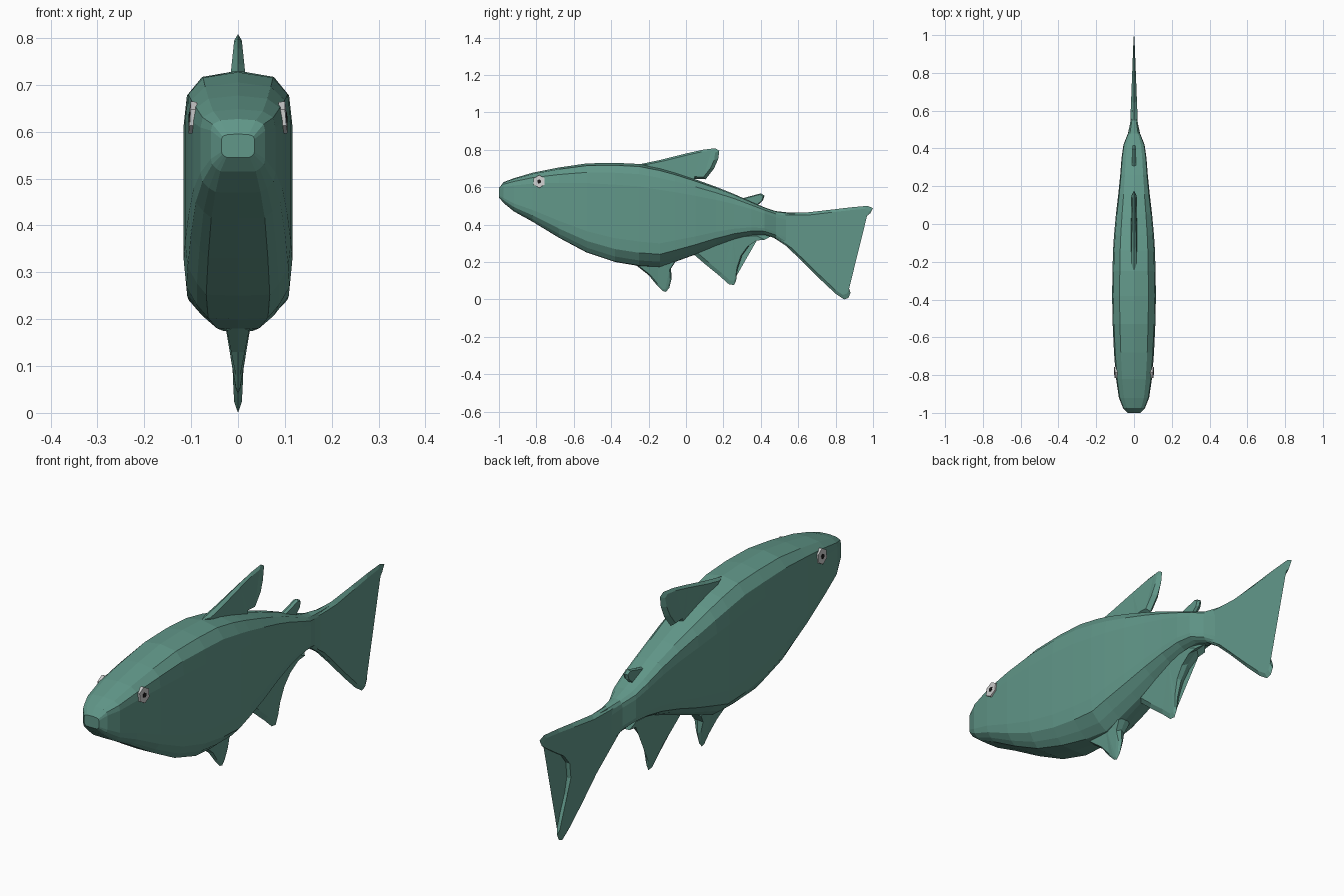
import bpy, bmesh
from mathutils import Vector

if "Cube" in bpy.data.objects:
    bpy.data.objects.remove(bpy.data.objects["Cube"])


def material(name, rgb):
    m = bpy.data.materials.new(name)
    m.diffuse_color = (*rgb, 1)
    m.use_nodes = True
    m.node_tree.nodes["Principled BSDF"].inputs["Base Color"].default_value = m.diffuse_color
    return m


TEAL = material("teal_skin", (0.12, 0.31, 0.25))
WHITE = material("eye_white", (0.6, 0.6, 0.6))
BLACK = material("pupil_black", (0.01, 0.01, 0.01))


def finish(bm, name, mat):
    bmesh.ops.recalc_face_normals(bm, faces=bm.faces)
    me = bpy.data.meshes.new(name)
    bm.to_mesh(me)
    bm.free()
    me.materials.append(mat)
    ob = bpy.data.objects.new(name, me)
    bpy.context.collection.objects.link(ob)
    return ob


# Body: lofted rounded-box sections (y, top, bottom, half width, belly width factor)
STATIONS = [
    (-1.0, .595, .545, .035, .7), (-.975, .627, .515, .058, .65),
    (-.92, .648, .47, .080, .6), (-.82, .677, .415, .095, .6),
    (-.68, .705, .33, .106, .6), (-.53, .727, .25, .113, .6),
    (-.38, .73, .20, .116, .55), (-.25, .724, .178, .114, .4),
    (-.14, .702, .172, .111, .28), (-.06, .679, .20, .106, .25),
    (.05, .642, .24, .096, .22), (.16, .602, .285, .083, .25),
    (.26, .562, .32, .073, .3), (.35, .522, .342, .066, .35),
    (.42, .492, .345, .056, .4), (.48, .472, .325, .032, .45),
    (.55, .464, .275, .017, .45), (.64, .462, .19, .011, .45)]


def section(y, top, bot, w, belly):
    half = [(.66, .975), (.94, .9), (1, .78), (1, .5), (1, .24),
            (.95, .13), ((.95 + belly) / 2, .055), (belly, .005)]
    ring = [(0, 1)] + half + [(0, 0)] + [(-u, v) for u, v in reversed(half)]
    return [(u * w, y, bot + v * (top - bot)) for u, v in ring]


bm = bmesh.new()
rings = [[bm.verts.new(p) for p in section(*s)] for s in STATIONS]
for a, b in zip(rings, rings[1:]):
    for i in range(len(a)):
        j = (i + 1) % len(a)
        bm.faces.new((a[i], a[j], b[j], b[i]))
bm.faces.new(rings[0])
bm.faces.new(rings[-1])
body = finish(bm, "body", TEAL)


# Fins: thin plates with a sharp rim and an inset raised face on each side
def fin(name, outline, thick, inset=.85):
    n = len(outline)
    cy = sum(p[0] for p in outline) / n
    cz = sum(p[1] for p in outline) / n
    bm = bmesh.new()
    rim = [bm.verts.new((0, y, z)) for y, z in outline]
    for s in (-1, 1):
        inner = [bm.verts.new((s * thick(y, z), cy + (y - cy) * inset, cz + (z - cz) * inset))
                 for y, z in outline]
        for i in range(n):
            j = (i + 1) % n
            bm.faces.new((rim[i], rim[j], inner[j], inner[i]))
        cap = bm.faces.new(inner)
        bmesh.ops.triangulate(bm, faces=[cap])
    return finish(bm, name, TEAL)


fin("tail_fin", [(.46, .47), (.53, .465), (.64, .464), (.78, .48), (.88, .492), (.97, .50),
                 (1.0, .488), (.985, .46), (.92, .415), (.85, .37), (.81, .32), (.802, .25),
                 (.82, .18), (.86, .09), (.88, .035), (.868, .008), (.845, 0), (.80, .03),
                 (.72, .105), (.62, .205), (.53, .29), (.46, .335)],
    lambda y, z: max(.003, .022 - .036 * (y - .46)), .92)

fin("dorsal_fin", [(-.25, .722), (-.14, .745), (.0, .78), (.09, .80), (.155, .808), (.178, .795),
                   (.172, .75), (.15, .70), (.105, .642), (.05, .645), (.03, .60), (-.18, .66)],
    lambda y, z: .016 - .09 * max(0, z - .72))

fin("adipose_fin", [(.30, .54), (.36, .556), (.40, .567), (.42, .555), (.412, .53),
                    (.385, .505), (.37, .48), (.31, .49)],
    lambda y, z: .011)

fin("anal_fin", [(.03, .25), (.10, .19), (.18, .125), (.23, .08), (.257, .077), (.268, .10),
                 (.275, .16), (.30, .235), (.34, .29), (.40, .33), (.45, .335),
                 (.40, .36), (.25, .35), (.10, .30)],
    lambda y, z: max(.006, .006 + .08 * (z - .1)))

fin("pelvic_fin", [(-.27, .185), (-.20, .13), (-.155, .075), (-.125, .045), (-.108, .04),
                   (-.09, .06), (-.077, .11), (-.08, .165), (-.05, .21), (-.15, .23)],
    lambda y, z: max(.005, .006 + .17 * (z - .08)))


# Eyes: flat hexagonal discs with dark pupils, laid on the head surface
def disc(name, centre, normal, radius, depth, mat):
    bm = bmesh.new()
    bmesh.ops.create_cone(bm, cap_ends=True, segments=6, radius1=radius, radius2=radius, depth=depth)
    rot = normal.to_track_quat('Z', 'Y').to_matrix().to_4x4()
    bmesh.ops.transform(bm, matrix=rot, verts=bm.verts)
    bmesh.ops.translate(bm, vec=centre, verts=bm.verts)
    finish(bm, name, mat)


for side, s in (("left", -1), ("right", 1)):
    hit, loc, nrm, _ = body.ray_cast(Vector((s, -.785, .63)), Vector((-s, 0, 0)))
    nrm = (nrm + Vector((s, 0, 0))).normalized()
    disc(side + "_eye", loc, nrm, .034, .014, WHITE)
    disc(side + "_pupil", loc + nrm * .005, nrm, .011, .008, BLACK)
